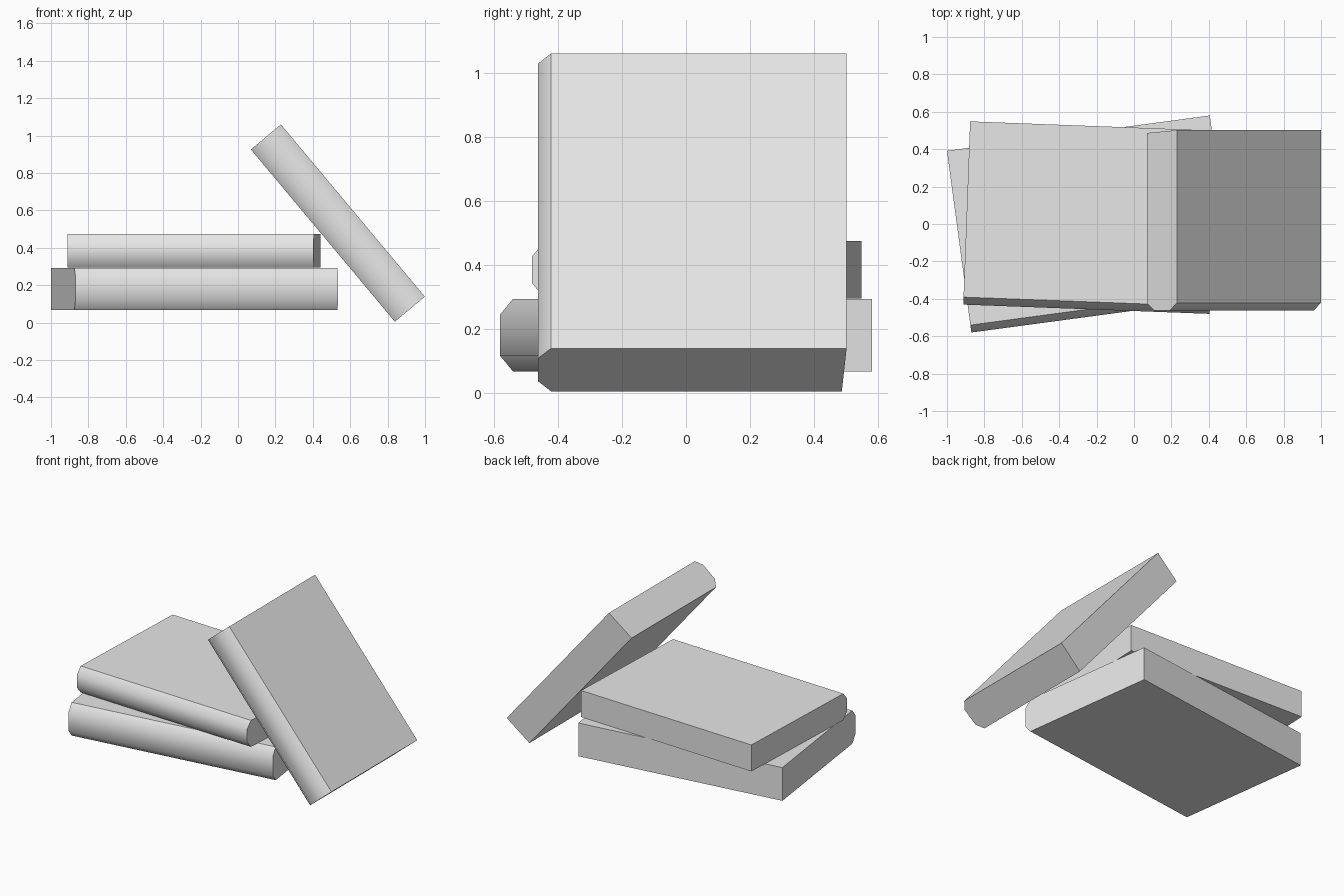
import bpy
import bmesh
from math import radians

cube = bpy.data.objects.get("Cube")
if cube:
    bpy.data.objects.remove(cube, do_unlink=True)

# One pale grey for all the books
GREY = (0.8, 0.8, 0.8, 1)
mat = bpy.data.materials.new("pale_grey")
mat.use_nodes = True
mat.diffuse_color = GREY
mat.node_tree.nodes["Principled BSDF"].inputs["Base Color"].default_value = GREY


def book(name, length, depth, thick, location, rotation, taper=0.0):
    """Extrude a book section along x; the rounded spine is at -y."""
    y, z, cut, rise = depth / 2, thick / 2, 0.04, 0.048
    section = [(y - taper, -z), (y, z), (cut - y, z), (-y, z - rise),
               (-y, rise - z), (cut - y, -z)]
    bm = bmesh.new()
    end = bm.faces.new([bm.verts.new((-length / 2, a, b)) for a, b in section])
    out = bmesh.ops.extrude_face_region(bm, geom=[end])
    moved = [v for v in out["geom"] if isinstance(v, bmesh.types.BMVert)]
    bmesh.ops.translate(bm, verts=moved, vec=(length, 0, 0))
    bmesh.ops.recalc_face_normals(bm, faces=bm.faces)
    mesh = bpy.data.meshes.new(name)
    bm.to_mesh(mesh)
    bm.free()
    mesh.materials.append(mat)
    obj = bpy.data.objects.new(name, mesh)
    bpy.context.collection.objects.link(obj)
    obj.location = location
    obj.rotation_euler = [radians(a) for a in rotation]
    # Smooth the spine, keep the cover edges sharp
    bpy.ops.object.select_all(action="DESELECT")
    obj.select_set(True)
    bpy.context.view_layer.objects.active = obj
    bpy.ops.object.shade_smooth_by_angle(angle=radians(45))
    return obj


# Two stacked books and one leaning against them
book("bottom_book", 1.418, 0.98, 0.226, (-0.232, 0, 0.18), (0, 0, 7.65))
book("upper_book", 1.318, 0.98, 0.18, (-0.236, 0.034, 0.384), (0, 0, -2.15))
book("leaning_book", 1.2, 0.963, 0.209, (0.534, 0.02, 0.532), (0, 50.1, 0), taper=0.015)
